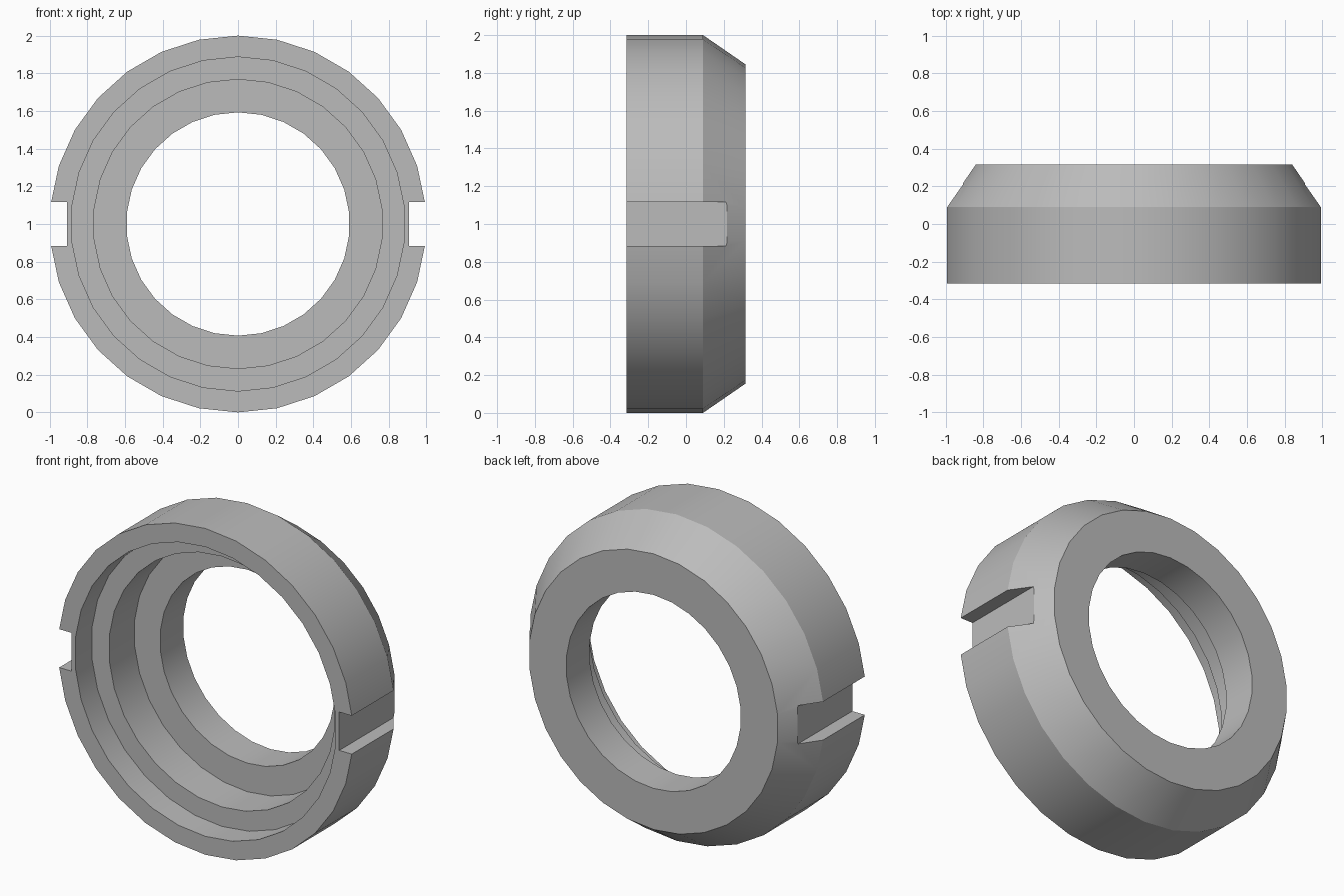
import bpy
import bmesh
from math import sin, cos, tau

cube = bpy.data.objects.get("Cube")
if cube:
    bpy.data.objects.remove(cube)

SIDES = 30
FRONT, STEP_1, STEP_2, BACK = -0.315, -0.155, 0.09, 0.315

# Closed cross-section of the ring as (radius, y)
PROFILE = [
    (1.0, FRONT), (1.0, 0.09), (0.845, BACK),   # outer wall and back chamfer
    (0.593, BACK), (0.593, STEP_2),             # bore
    (0.768, STEP_2), (0.768, STEP_1),           # inner counterbore
    (0.887, STEP_1), (0.887, FRONT),            # outer counterbore
]

grey = bpy.data.materials.new("plain grey")
grey.use_nodes = True
colour = (0.5, 0.5, 0.5, 1)
grey.diffuse_color = colour
grey.node_tree.nodes["Principled BSDF"].inputs["Base Color"].default_value = colour


def add_object(name, bm):
    bmesh.ops.recalc_face_normals(bm, faces=bm.faces)
    mesh = bpy.data.meshes.new(name)
    bm.to_mesh(mesh)
    bm.free()
    mesh.materials.append(grey)
    obj = bpy.data.objects.new(name, mesh)
    bpy.context.collection.objects.link(obj)
    return obj


# Stepped ring, revolved around the y axis with a vertex at the top
bm = bmesh.new()
loops = []
for i in range(SIDES):
    a = tau * i / SIDES
    loops.append([bm.verts.new((r * sin(a), y, 1 + r * cos(a))) for r, y in PROFILE])
for i, here in enumerate(loops):
    after = loops[(i + 1) % SIDES]
    for j in range(len(PROFILE)):
        k = (j + 1) % len(PROFILE)
        bm.faces.new((here[j], here[k], after[k], after[j]))
ring = add_object("stepped_ring", bm)

# Spanner notches on both sides
bm = bmesh.new()
for side in (-1, 1):
    box = bmesh.ops.create_cube(bm, size=1)["verts"]
    bmesh.ops.scale(bm, verts=box, vec=(0.3, 1, 0.235))
    bmesh.ops.translate(bm, verts=box, vec=(side * (0.907 + 0.15), 0, 1))
cutter = add_object("notch_cutter", bm)

cut = ring.modifiers.new("notches", "BOOLEAN")
cut.operation = "DIFFERENCE"
cut.solver = "EXACT"
cut.object = cutter

bpy.ops.object.select_all(action="DESELECT")
ring.select_set(True)
bpy.context.view_layer.objects.active = ring
bpy.ops.object.modifier_apply(modifier=cut.name)
bpy.data.objects.remove(cutter)
bpy.ops.object.shade_smooth_by_angle(angle=0.5)
